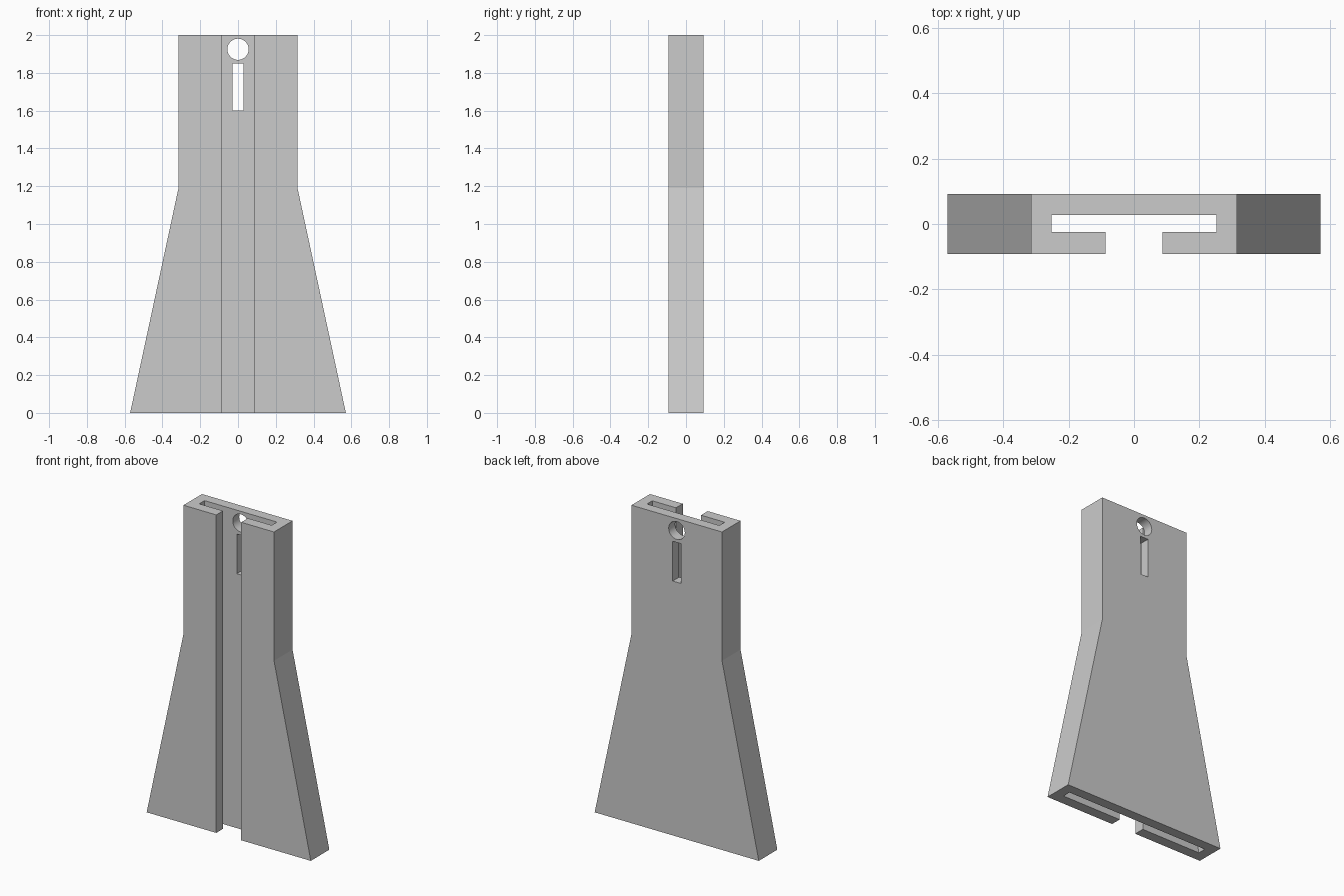
import bpy, bmesh
from math import pi

if "Cube" in bpy.data.objects:
    bpy.data.objects.remove(bpy.data.objects["Cube"])

def prism(name, half, y0, y1):
    """Solid mirrored in x from (x, z) half-profile, spanning y0..y1."""
    pts = half + [(-x, z) for x, z in reversed(half)]
    bm = bmesh.new()
    face = bm.faces.new([bm.verts.new((x, y0, z)) for x, z in pts])
    ext = bmesh.ops.extrude_face_region(bm, geom=[face])
    moved = [v for v in ext["geom"] if isinstance(v, bmesh.types.BMVert)]
    bmesh.ops.translate(bm, verts=moved, vec=(0, y1 - y0, 0))
    bmesh.ops.recalc_face_normals(bm, faces=bm.faces)
    mesh = bpy.data.meshes.new(name)
    bm.to_mesh(mesh)
    bm.free()
    ob = bpy.data.objects.new(name, mesh)
    bpy.context.collection.objects.link(ob)
    return ob

def cut(target, cutter):
    """Subtract the cutter and discard it."""
    cutter.hide_render = True
    mod = target.modifiers.new("cut", "BOOLEAN")
    mod.operation = "DIFFERENCE"
    mod.solver = "EXACT"
    mod.object = cutter
    bpy.context.view_layer.objects.active = target
    bpy.ops.object.modifier_apply(modifier=mod.name)
    bpy.data.objects.remove(cutter, do_unlink=True)

# Flared outer body
body = prism("flared_holder", [(0.571, 0), (0.315, 1.19), (0.315, 2)], -0.092, 0.092)

# Inner pocket following the outline, open at both ends
cut(body, prism("pocket", [(0.529, -0.1), (0.252, 1.19), (0.252, 2.1)], -0.025, 0.028))

# Full-height front channel
cut(body, prism("channel", [(0.087, -0.1), (0.087, 2.1)], -0.2, 0.0))

# Slot in the back wall
cut(body, prism("slot", [(0.028, 1.6), (0.028, 1.85)], 0.0, 0.2))

# Round hanging hole in the back wall
bpy.ops.mesh.primitive_cylinder_add(vertices=48, radius=0.056, depth=0.2,
                                    location=(0, 0.1, 1.925), rotation=(pi / 2, 0, 0))
cut(body, bpy.context.object)

# Smooth hole wall, crisp edges elsewhere
body.select_set(True)
bpy.context.view_layer.objects.active = body
bpy.ops.object.shade_smooth_by_angle(angle=pi / 18)
